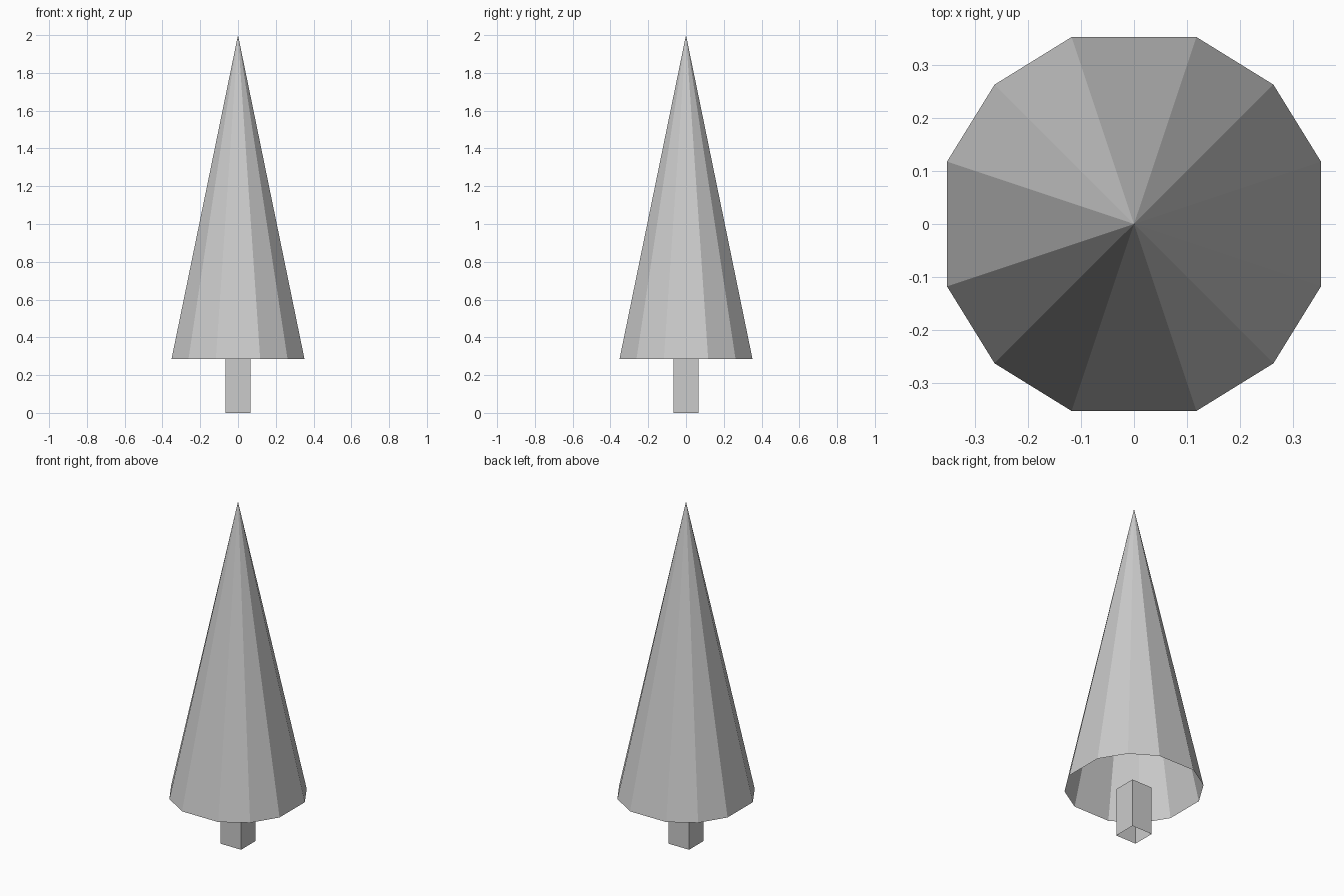
import bpy, bmesh
from math import atan2, cos, sin, pi

if "Cube" in bpy.data.objects:
    bpy.data.objects.remove(bpy.data.objects["Cube"])


def make_object(name, bm):
    bmesh.ops.recalc_face_normals(bm, faces=bm.faces)
    mesh = bpy.data.meshes.new(name)
    bm.to_mesh(mesh)
    bm.free()
    obj = bpy.data.objects.new(name, mesh)
    bpy.context.collection.objects.link(obj)
    return obj


BASE_Z, TOP_Z = 0.285, 2.0
RADIUS, TRUNK_HALF = 0.371, 0.067

# Foliage: open-bottomed 12-sided cone, rim is a square split in thirds pushed onto a circle
bm = bmesh.new()
step = atan2(1, 3)
angles = [q * pi / 2 + a for q in range(4) for a in (-step, step, pi / 4)]
rim = [bm.verts.new((RADIUS * cos(a), RADIUS * sin(a), BASE_Z)) for a in angles]
tip = bm.verts.new((0, 0, TOP_Z))
for i, v in enumerate(rim):
    bm.faces.new((v, rim[(i + 1) % len(rim)], tip))
make_object("foliage", bm)

# Trunk: square tube, open at both ends, ending at the foliage rim level
bm = bmesh.new()
corners = [(-1, -1), (1, -1), (1, 1), (-1, 1)]
low, high = [[bm.verts.new((x * TRUNK_HALF, y * TRUNK_HALF, z)) for x, y in corners]
             for z in (0, BASE_Z)]
for i in range(4):
    j = (i + 1) % 4
    bm.faces.new((low[i], low[j], high[j], high[i]))
make_object("trunk", bm)
